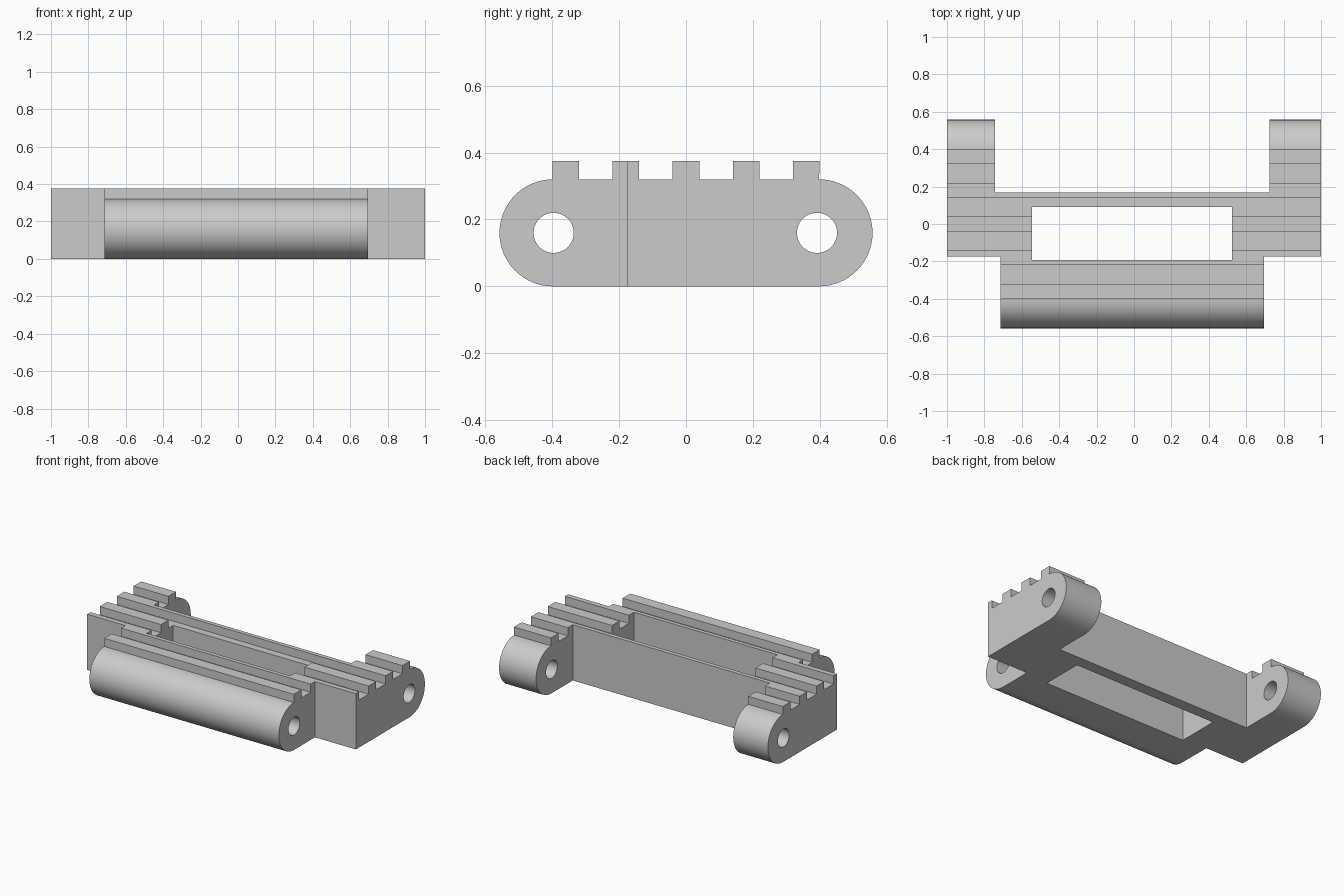
import bpy, bmesh, math
from mathutils import Matrix

old = bpy.data.objects.get("Cube")
if old:
    bpy.data.objects.remove(old, do_unlink=True)

R, CY, TOP = 0.16, 0.398, 0.375      # end radius, end centre, tooth top
TOOTH, PITCH = 0.08, 0.18

grey = bpy.data.materials.new("light grey")
grey.use_nodes = True
colour = (0.6, 0.6, 0.6, 1)
grey.diffuse_color = colour
grey.node_tree.nodes["Principled BSDF"].inputs["Base Color"].default_value = colour


def finish(bm, name):
    bmesh.ops.recalc_face_normals(bm, faces=bm.faces)
    mesh = bpy.data.meshes.new(name)
    bm.to_mesh(mesh)
    bm.free()
    mesh.materials.append(grey)
    ob = bpy.data.objects.new(name, mesh)
    bpy.context.collection.objects.link(ob)
    return ob


def box(name, x0, x1, y0, y1):
    bm = bmesh.new()
    m = Matrix.Translation(((x0 + x1) / 2, (y0 + y1) / 2, 0.2))
    bmesh.ops.create_cube(bm, size=1, matrix=m @ Matrix.Diagonal((x1 - x0, y1 - y0, 1, 1)))
    return finish(bm, name)


def pin(name, y):
    bm = bmesh.new()
    m = Matrix.Translation((0, y, R)) @ Matrix.Rotation(math.pi / 2, 4, "Y")
    bmesh.ops.create_cone(bm, cap_ends=True, segments=48, radius1=0.06, radius2=0.06,
                          depth=3, matrix=m)
    return finish(bm, name)


# Side profile: rounded ends with a row of square teeth along the top
def arc(cy, start):
    return [(cy + R * math.cos(start + math.pi * i / 32),
             R + R * math.sin(start + math.pi * i / 32)) for i in range(33)]


profile = arc(CY, -math.pi / 2)
for i in range(2, -3, -1):
    a, b = i * PITCH + TOOTH / 2, i * PITCH - TOOTH / 2
    profile += [(a, 2 * R), (a, TOP), (b, TOP), (b, 2 * R)]
profile += arc(-CY, math.pi / 2)
# Drop near-coincident neighbours where arcs meet the end teeth
clean = []
for p in profile:
    if not clean or math.dist(p, clean[-1]) > 0.004:
        clean.append(p)

bm = bmesh.new()
face = bm.faces.new([bm.verts.new((-1, y, z)) for y, z in clean])
ext = bmesh.ops.extrude_face_region(bm, geom=[face])
bmesh.ops.translate(bm, vec=(2, 0, 0),
                    verts=[v for v in ext["geom"] if isinstance(v, bmesh.types.BMVert)])
body = finish(bm, "toothed_link_body")

# Cut the plan shape and the pin holes
cutters = [
    box("front_right_notch", -1.2, -0.715, -0.8, -0.175),
    box("front_left_notch", 0.695, 1.2, -0.8, -0.175),
    box("rear_gap", -0.742, 0.725, 0.168, 0.8),
    box("centre_window", -0.545, 0.523, -0.193, 0.09),
    pin("front_pin_hole", -0.396),
    pin("rear_pin_hole", 0.392),
]
bpy.context.view_layer.objects.active = body
for c in cutters:
    c.hide_render = True
    mod = body.modifiers.new(c.name, "BOOLEAN")
    mod.operation = "DIFFERENCE"
    mod.solver = "EXACT"
    mod.object = c
    bpy.ops.object.modifier_apply(modifier=mod.name)
    bpy.data.objects.remove(c, do_unlink=True)

# Smooth the barrels, keep the edges sharp
bpy.ops.object.select_all(action="DESELECT")
body.select_set(True)
bpy.ops.object.shade_smooth_by_angle(angle=math.radians(30))
